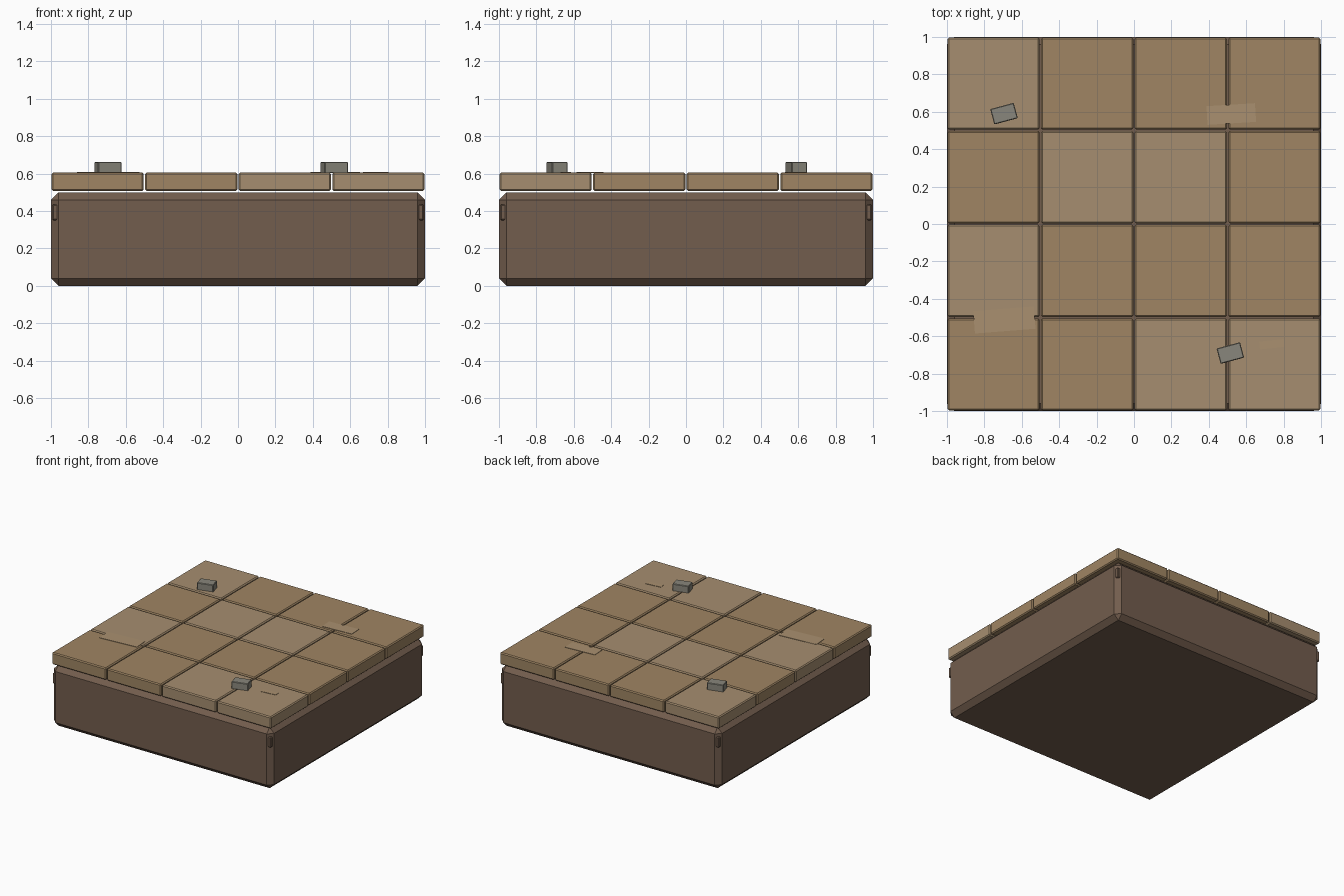
import bpy
from math import radians

if "Cube" in bpy.data.objects:
    bpy.data.objects.remove(bpy.data.objects["Cube"])


def material(name, rgb):
    m = bpy.data.materials.new(name)
    m.diffuse_color = (*rgb, 1)
    m.use_nodes = True
    m.node_tree.nodes["Principled BSDF"].inputs["Base Color"].default_value = m.diffuse_color
    return m


EARTH = material("earth", (0.17, 0.11, 0.075))
TAN = material("tan_stone", (0.35, 0.235, 0.125))
PALE = material("pale_stone", (0.38, 0.27, 0.16))
DUST = material("dust", (0.40, 0.28, 0.16))
GREY = material("grey_stone", (0.25, 0.24, 0.20))


def box(name, centre, size, mat, bevel=0.0, turn=0.0):
    bpy.ops.mesh.primitive_cube_add(size=1, location=centre,
                                    rotation=(0, 0, radians(turn)))
    ob = bpy.context.object
    ob.name = name
    ob.scale = size
    bpy.ops.object.transform_apply(location=False, rotation=False, scale=True)
    ob.data.materials.append(mat)
    if bevel:
        mod = ob.modifiers.new("chamfer", 'BEVEL')
        mod.width = bevel
        mod.segments = 1
    return ob


# Chamfered ground block
box("ground_block", (0, 0, 0.25), (2, 2, 0.5), EARTH, 0.04)

# Four by four paving slabs floating just above the block
pale_slabs = {(0, 3), (1, 2), (2, 2), (0, 1), (2, 0), (3, 0)}
for i in range(4):
    for j in range(4):
        mat = PALE if (i, j) in pale_slabs else TAN
        box(f"paving_slab_{i}_{j}", (-0.75 + 0.5 * i, -0.75 + 0.5 * j, 0.557),
            (0.492, 0.492, 0.098), mat, 0.008)

# Small pegs poking out of the chamfered corners
for sx in (-1, 1):
    for sy in (-1, 1):
        box("corner_peg", (sx * 0.96, sy * 0.96, 0.393),
            (0.064, 0.064, 0.086), EARTH, 0.006)

# Loose stones
for x, y in ((-0.695, 0.59), (0.515, -0.69)):
    box("loose_stone", (x, y, 0.632), (0.13, 0.085, 0.06), GREY, 0.004, 15)

# Thin dusty patches
for x, y, length, width, turn in ((-0.693, -0.513, 0.325, 0.12, 4.5),
                                  (0.52, 0.588, 0.26, 0.1, 3.5),
                                  (0.737, -0.643, 0.132, 0.042, 6)):
    box("dust_patch", (x, y, 0.606), (length, width, 0.006), DUST, 0, turn)
